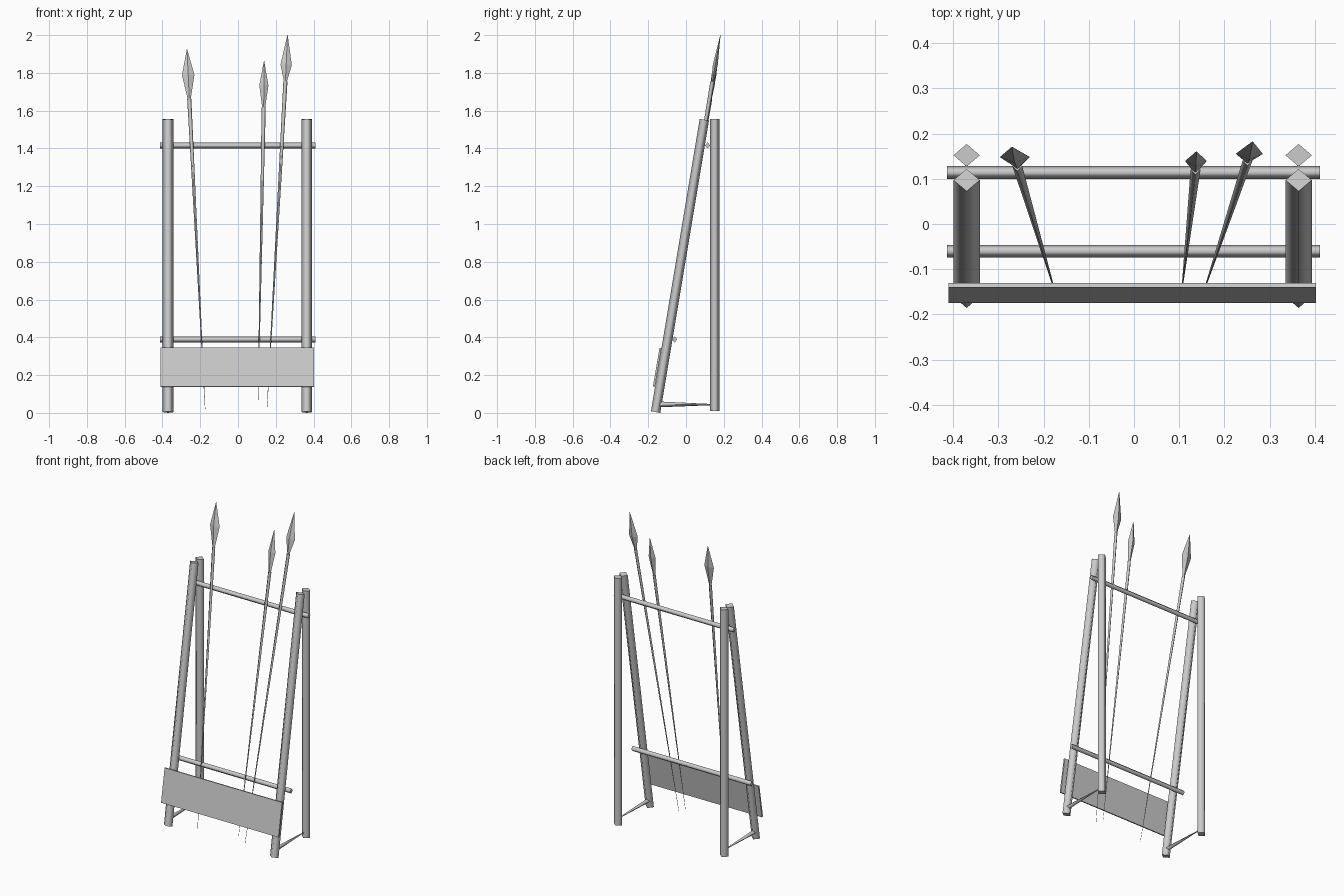
import bpy
import bmesh
from mathutils import Vector

cube = bpy.data.objects.get("Cube")
if cube:
    bpy.data.objects.remove(cube, do_unlink=True)

GREY = (0.6, 0.6, 0.6, 1.0)
mat = bpy.data.materials.new("plain grey")
mat.use_nodes = True
mat.diffuse_color = GREY
mat.node_tree.nodes["Principled BSDF"].inputs["Base Color"].default_value = GREY


def finish(name, bm):
    bmesh.ops.recalc_face_normals(bm, faces=bm.faces)
    mesh = bpy.data.meshes.new(name)
    bm.to_mesh(mesh)
    bm.free()
    mesh.materials.append(mat)
    obj = bpy.data.objects.new(name, mesh)
    bpy.context.collection.objects.link(obj)
    return obj


def diamond_loft(name, stations, hint, smooth=True):
    """Four-sided loft through (point, half width, half depth) stations."""
    bm = bmesh.new()
    axis = (Vector(stations[-1][0]) - Vector(stations[0][0])).normalized()
    u = Vector(hint)
    u = (u - axis * u.dot(axis)).normalized()
    v = axis.cross(u)
    rings = []
    for point, w, d in stations:
        c = Vector(point)
        rings.append([bm.verts.new(c + o) for o in (u * w, v * d, -u * w, -v * d)])
    for a, b in zip(rings, rings[1:]):
        for i in range(4):
            j = (i + 1) % 4
            face = bm.faces.new((a[i], a[j], b[j], b[i]))
            face.smooth = smooth
    bm.faces.new(rings[0])
    bm.faces.new(rings[-1])
    return finish(name, bm)


X, Y = (1, 0, 0), (0, 1, 0)

# Side frames: upright rear post, leaning front leg and tapered foot brace
for side, x in (("right", -0.37), ("left", 0.364)):
    diamond_loft(f"rear_post_{side}",
                 [((x, 0.152, 0.01), 0.029, 0.025), ((x, 0.152, 1.555), 0.029, 0.025)], X)
    diamond_loft(f"front_leg_{side}",
                 [((x, -0.161, 0.004), 0.029, 0.025), ((x, 0.097, 1.552), 0.029, 0.025)], X)
    diamond_loft(f"foot_brace_{side}",
                 [((x, -0.16, 0.045), 0.016, 0.016), ((x, 0.14, 0.044), 0.003, 0.003)], X)

# Cross rails
for name, y, z in (("upper_rail", 0.114, 1.416), ("lower_rail", -0.06, 0.389)):
    diamond_loft(name, [((-0.413, y, z), 0.014, 0.016), ((0.411, y, z), 0.014, 0.016)], Y)

# Tilted front board
bm = bmesh.new()
section = [(-0.175, 0.14), (-0.165, 0.138), (-0.13, 0.343), (-0.14, 0.345)]
face = bm.faces.new([bm.verts.new((-0.41, y, z)) for y, z in section])
ext = bmesh.ops.extrude_face_region(bm, geom=[face])
moved = [g for g in ext["geom"] if isinstance(g, bmesh.types.BMVert)]
bmesh.ops.translate(bm, verts=moved, vec=(0.812, 0, 0))
finish("front_board", bm)

# Spears: foot, neck and tip points, then half width of the head
spears = {
    "right": ((-0.174, -0.152, 0.02), (-0.258, 0.128, 1.662), (-0.27, 0.17, 1.925), 0.033),
    "middle": ((0.106, -0.145, 0.06), (0.136, 0.12, 1.617), (0.138, 0.16, 1.862), 0.024),
    "left": ((0.154, -0.15, 0.03), (0.251, 0.14, 1.755), (0.262, 0.182, 2.0), 0.03),
}
for side, (foot, neck, tip, width) in spears.items():
    diamond_loft(f"spear_shaft_{side}", [(foot, 0.001, 0.001), (neck, 0.011, 0.011)], X)
    mid = Vector(neck).lerp(Vector(tip), 0.48 if side != "left" else 0.36)
    diamond_loft(f"spear_head_{side}",
                 [(neck, 0.008, 0.006), (mid, width, 0.013), (tip, 0.001, 0.001)], X, False)
